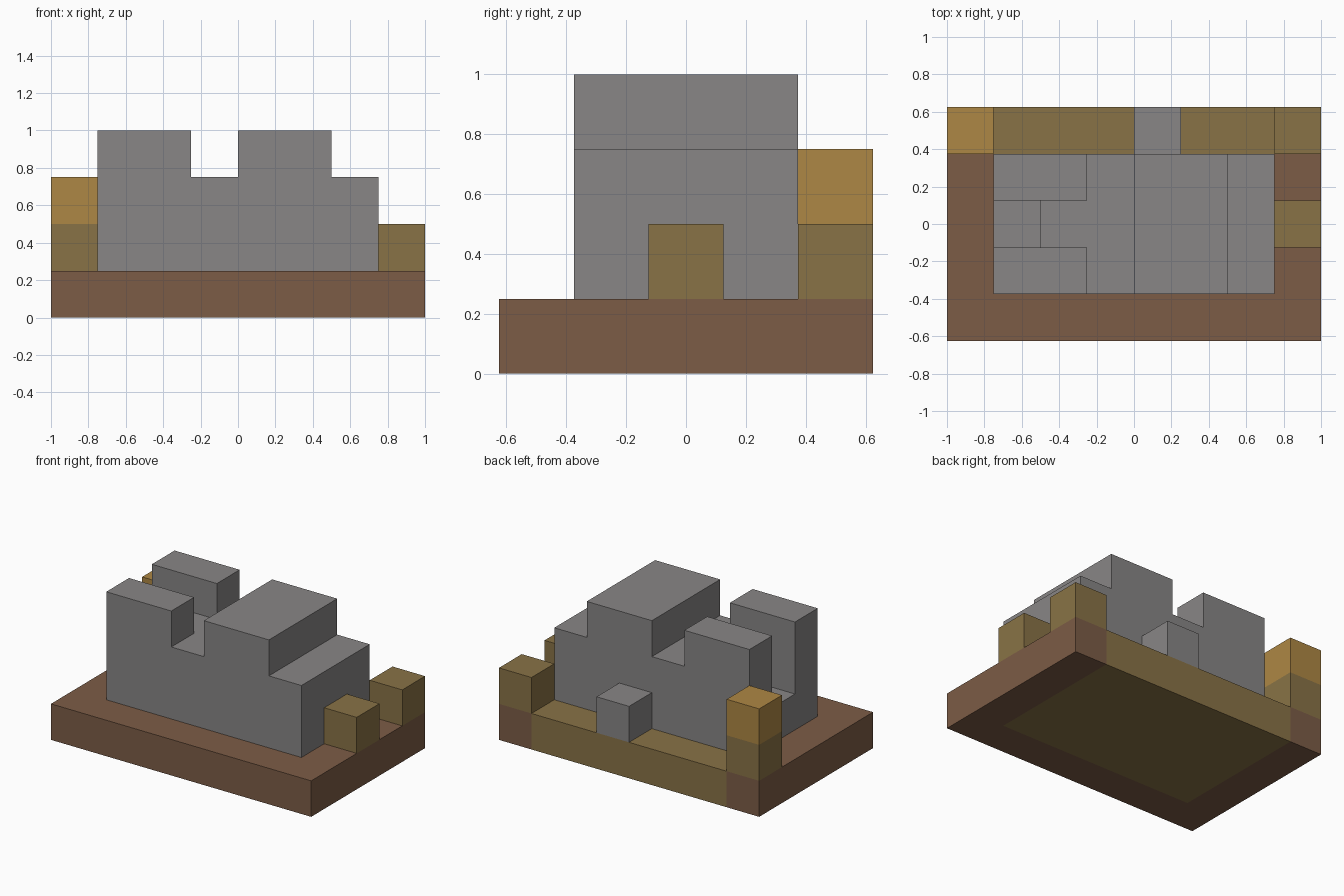
import bpy
import bmesh
from mathutils import Matrix, Vector

cube = bpy.data.objects.get("Cube")
if cube:
    bpy.data.objects.remove(cube, do_unlink=True)

CELL = 0.25                         # size of one block
ORIGIN = Vector((-1, -0.625, 0))    # front corner of the block grid


def material(name, rgb):
    mat = bpy.data.materials.new(name)
    mat.use_nodes = True
    colour = (*rgb, 1)
    mat.diffuse_color = colour
    bsdf = mat.node_tree.nodes["Principled BSDF"]
    bsdf.inputs["Base Color"].default_value = colour
    bsdf.inputs["Roughness"].default_value = 0.9
    return mat


brown = material("brown earth", (0.202, 0.107, 0.061))
olive = material("olive wood", (0.25, 0.171, 0.061))
amber = material("amber", (0.423, 0.242, 0.058))
grey = material("grey stone", (0.246, 0.238, 0.238))


def block(name, mat, start, size):
    """Box placed by its lowest corner and its size, both in grid cells."""
    start, size = Vector(start), Vector(size)
    bm = bmesh.new()
    place = Matrix.Translation(ORIGIN + (start + size / 2) * CELL)
    scale = Matrix.Diagonal((*(size * CELL), 1))
    bmesh.ops.create_cube(bm, size=1, matrix=place @ scale)
    mesh = bpy.data.meshes.new(name)
    bm.to_mesh(mesh)
    bm.free()
    mesh.materials.append(mat)
    obj = bpy.data.objects.new(name, mesh)
    bpy.context.collection.objects.link(obj)
    return obj


# Base slab: earth border on three sides, wooden core reaching the back
block("base_front", brown, (0, 0, 0), (8, 1, 1))
for side, x in (("right", 0), ("left", 7)):
    block(f"base_{side}", brown, (x, 1, 0), (1, 4, 1))
block("base_core", olive, (1, 1, 0), (6, 4, 1))

# Stone body, with a recess in the middle of its right end
block("stone_lower", grey, (1, 1, 1), (6, 3, 1))
block("stone_upper", grey, (2, 1, 2), (5, 3, 1))
for side, y in (("front", 1), ("back", 3)):
    block(f"stone_corner_{side}", grey, (1, y, 2), (1, 1, 1))
    block(f"stone_crest_{side}", grey, (1, y, 3), (2, 1, 1))
block("stone_tower", grey, (4, 1, 3), (2, 3, 1))

# Small blocks around the body
block("stone_step_back", grey, (4, 4, 1), (1, 1, 1))
block("wood_post_back_right", olive, (0, 4, 1), (1, 1, 1))
block("amber_post_top", amber, (0, 4, 2), (1, 1, 1))
block("wood_post_back_left", olive, (7, 4, 1), (1, 1, 1))
block("wood_post_side_left", olive, (7, 2, 1), (1, 1, 1))
